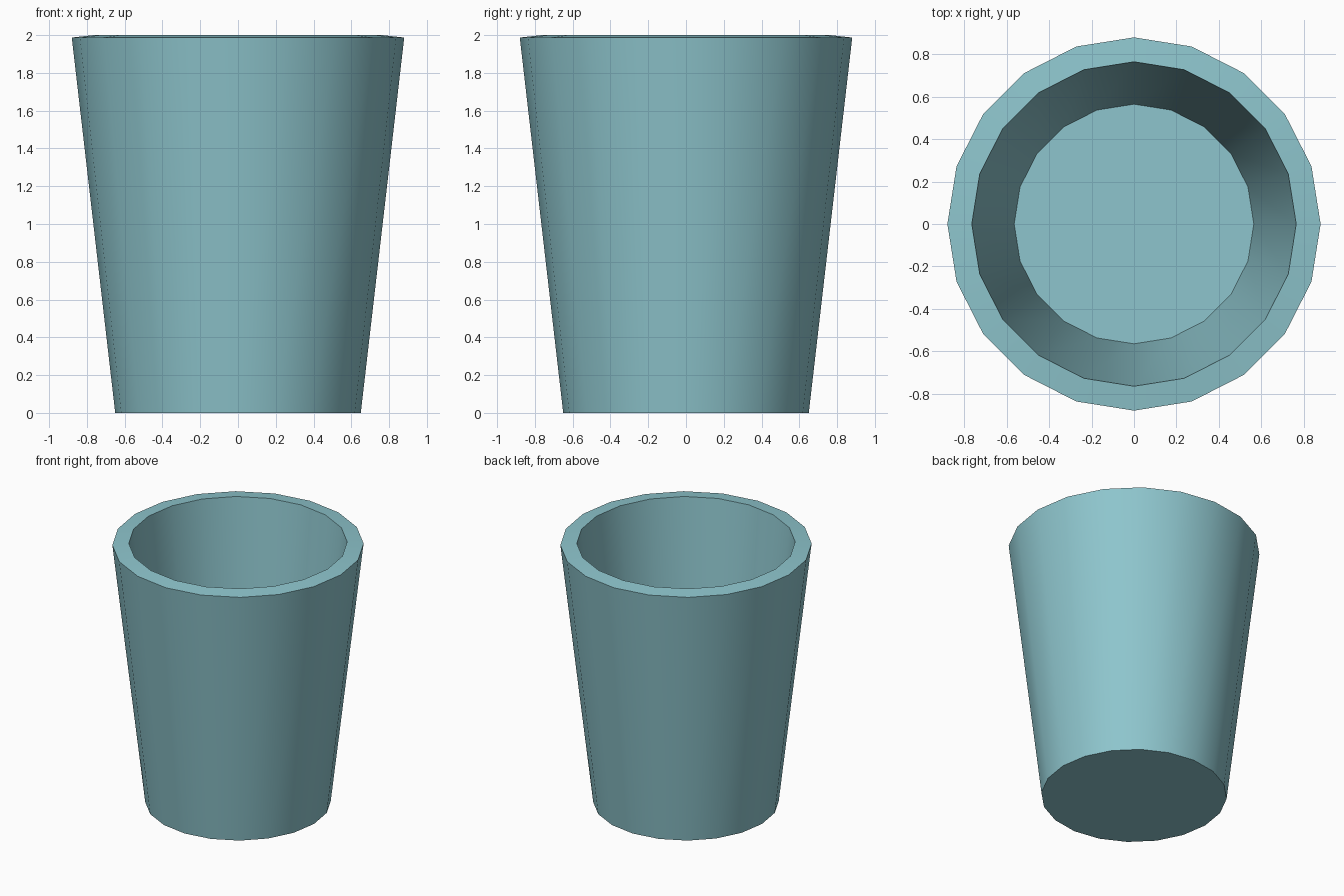
import bpy, bmesh
from math import cos, sin, tau, radians

if "Cube" in bpy.data.objects:
    bpy.data.objects.remove(bpy.data.objects["Cube"])

SIDES = 20
# (radius, height) from outer base, over the slightly slanted rim, to inner floor
PROFILE = [(0.65, 0.0), (0.88, 1.987), (0.765, 2.0), (0.565, 0.083)]

bm = bmesh.new()
rings = [[bm.verts.new((r * cos(tau * i / SIDES), r * sin(tau * i / SIDES), z))
          for i in range(SIDES)] for r, z in PROFILE]

# Walls and rim
for a, b in zip(rings, rings[1:]):
    for i in range(SIDES):
        j = (i + 1) % SIDES
        bm.faces.new((a[i], a[j], b[j], b[i]))

# Underside and inner floor
bm.faces.new(rings[0][::-1])
bm.faces.new(rings[-1])
bmesh.ops.recalc_face_normals(bm, faces=bm.faces)

mesh = bpy.data.meshes.new("cup")
bm.to_mesh(mesh)
bm.free()
cup = bpy.data.objects.new("cup", mesh)
bpy.context.collection.objects.link(cup)

# Pale teal colour
mat = bpy.data.materials.new("pale_teal")
mat.diffuse_color = (0.27, 0.56, 0.61, 1)
mat.use_nodes = True
mat.node_tree.nodes["Principled BSDF"].inputs["Base Color"].default_value = mat.diffuse_color
mesh.materials.append(mat)

# Smooth walls with crisp rim and base edges
bpy.context.view_layer.objects.active = cup
cup.select_set(True)
bpy.ops.object.shade_smooth_by_angle(angle=radians(30))
